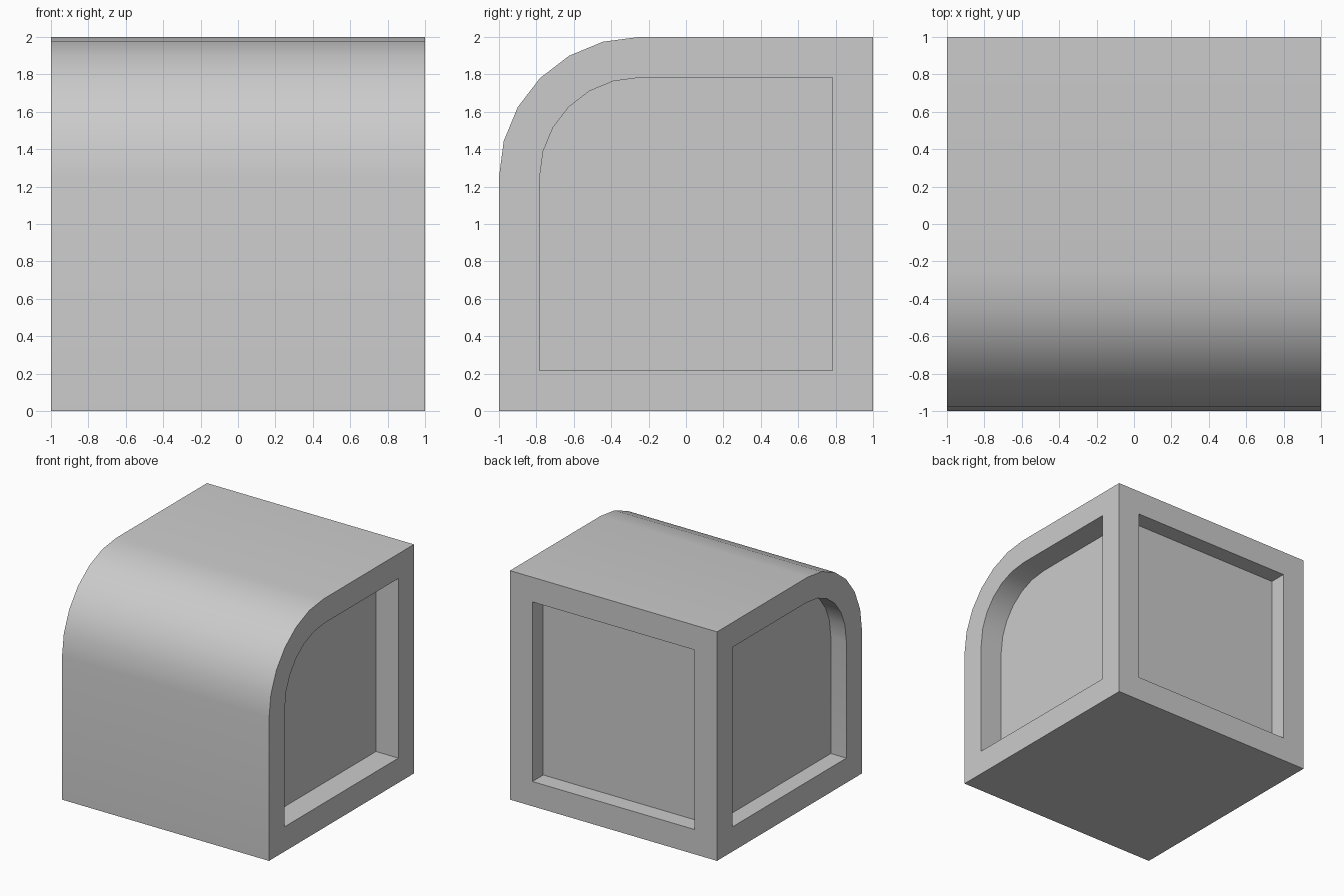
import bpy, bmesh
from math import sin, cos, radians
from mathutils import Vector

if "Cube" in bpy.data.objects:
    bpy.data.objects.remove(bpy.data.objects["Cube"])

RADIUS, BORDER = 0.75, 0.216


def recess(bm, direction, depth):
    """Sink a framed panel into the flat face that points along direction."""
    bm.normal_update()
    d = Vector(direction)
    face = max(bm.faces, key=lambda f: (round(f.normal.dot(d), 3), f.calc_area()))
    normal = face.normal.copy()
    bmesh.ops.inset_individual(bm, faces=[face], thickness=BORDER, use_even_offset=True)
    panel = bmesh.ops.extrude_discrete_faces(bm, faces=[face])["faces"][0]
    bmesh.ops.translate(bm, verts=panel.verts, vec=-normal * depth)


# side profile (y, z) with a rounded top front edge
profile = [(-1, 0), (1, 0), (1, 2)]
for i in range(7):
    a = radians(90 + 15 * i)
    profile.append((-1 + RADIUS + RADIUS * cos(a), 2 - RADIUS + RADIUS * sin(a)))

# solid block extruded across x
bm = bmesh.new()
side = bm.faces.new([bm.verts.new((-1, y, z)) for y, z in profile])
ext = bmesh.ops.extrude_face_region(bm, geom=[side], use_keep_orig=True)["geom"]
bmesh.ops.translate(bm, verts=[g for g in ext if isinstance(g, bmesh.types.BMVert)], vec=(2, 0, 0))
bmesh.ops.recalc_face_normals(bm, faces=bm.faces)

# recessed panels: right, left, back
recess(bm, (1, 0, 0), 0.216)
recess(bm, (-1, 0, 0), 0.15)
recess(bm, (0, 1, 0), 0.15)

mesh = bpy.data.meshes.new("rounded_block")
bm.to_mesh(mesh)
bm.free()
block = bpy.data.objects.new("rounded_block", mesh)
bpy.context.collection.objects.link(block)

# smooth curve, sharp edges
bpy.context.view_layer.objects.active = block
block.select_set(True)
bpy.ops.object.shade_smooth_by_angle(angle=radians(30))
